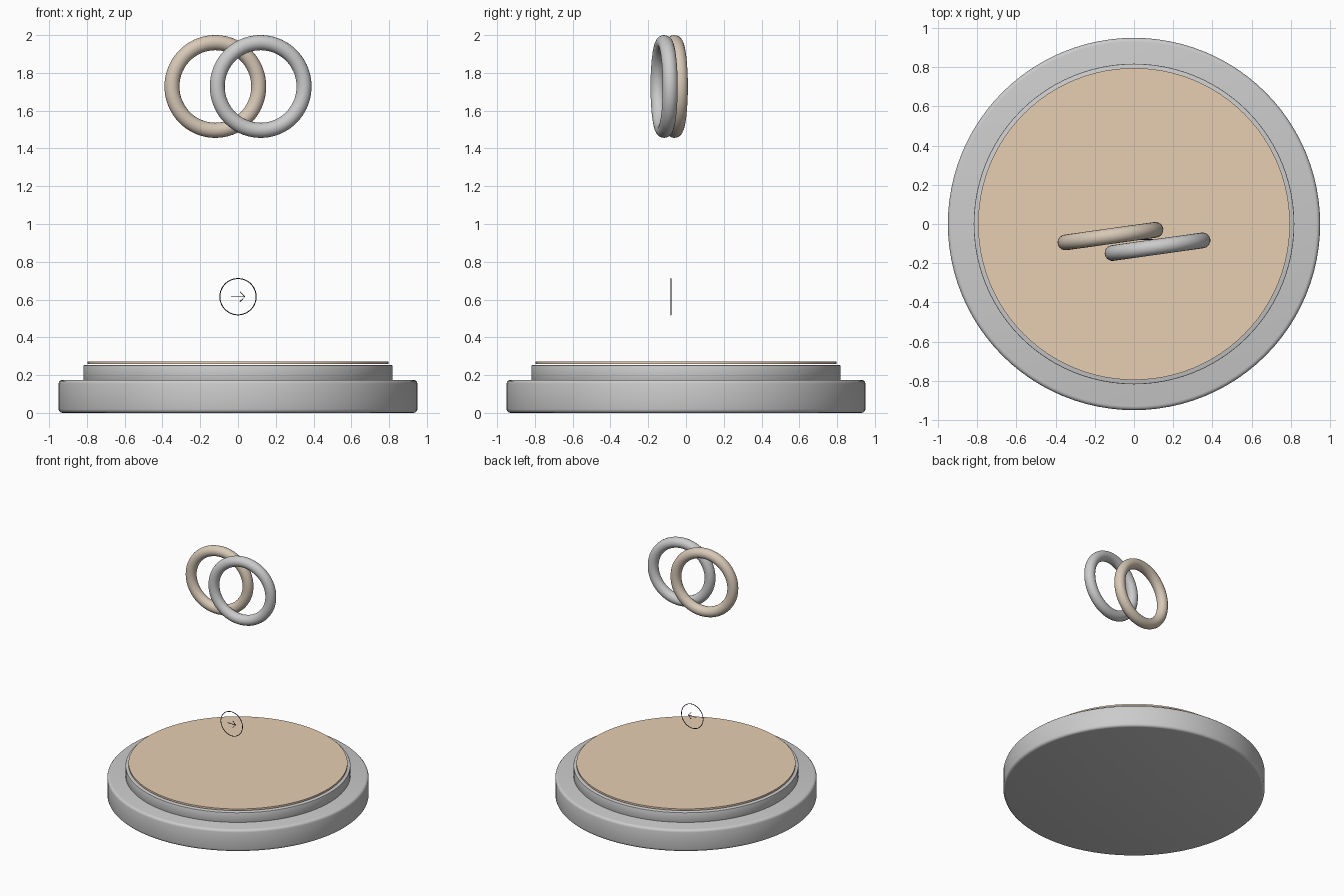
import bpy, math

if "Cube" in bpy.data.objects:
    bpy.data.objects.remove(bpy.data.objects["Cube"])


def paint(obj, name, color):
    mat = bpy.data.materials.new(name)
    mat.diffuse_color = (*color, 1)
    mat.use_nodes = True
    mat.node_tree.nodes["Principled BSDF"].inputs["Base Color"].default_value = mat.diffuse_color
    obj.data.materials.append(mat)


def disc(name, radius, z0, z1, bevel=0.0, segments=3):
    bpy.ops.mesh.primitive_cylinder_add(vertices=96, radius=radius, depth=z1 - z0,
                                        location=(0, 0, (z0 + z1) / 2))
    obj = bpy.context.object
    obj.name = name
    if bevel:
        mod = obj.modifiers.new("rounded_edge", 'BEVEL')
        mod.width = bevel
        mod.segments = segments
        mod.limit_method = 'ANGLE'
        mod.angle_limit = math.radians(40)
        bpy.ops.object.modifier_apply(modifier=mod.name)
    bpy.ops.object.shade_smooth_by_angle(angle=math.radians(35))
    return obj


def ring(name, center, major, minor, turn=0.0, sides=20):
    bpy.ops.mesh.primitive_torus_add(major_radius=major, minor_radius=minor,
                                     major_segments=72, minor_segments=sides,
                                     location=center,
                                     rotation=(math.pi / 2, 0, math.radians(turn)))
    obj = bpy.context.object
    obj.name = name
    bpy.ops.object.shade_smooth()
    return obj


# Stepped round pedestal
disc("pedestal_base", 0.95, 0.0, 0.175, 0.02)
disc("pedestal_step", 0.818, 0.17, 0.253, 0.004, 2)
top = disc("pedestal_top_inlay", 0.796, 0.259, 0.273)
paint(top, "tan", (0.80, 0.62, 0.45))

# Pair of overlapping upright rings
left = ring("left_ring", (-0.12, -0.062, 1.728), 0.232, 0.04, 8)
paint(left, "warm_metal", (0.68, 0.58, 0.47))
right = ring("right_ring", (0.12, -0.116, 1.728), 0.232, 0.04, 8)
paint(right, "pale_metal", (0.74, 0.75, 0.77))

# Thin direction marker: circle with an arrow inside
black = (0.02, 0.02, 0.02)
mx, my, mz = 0.0, -0.08, 0.615
circle = ring("marker_circle", (mx, my, mz), 0.096, 0.0025, 0, 8)
paint(circle, "marker_black", black)

curve = bpy.data.curves.new("marker_arrow", 'CURVE')
curve.dimensions = '3D'
curve.bevel_depth = 0.0025
curve.bevel_resolution = 1
curve.use_fill_caps = True
for path in ([(-0.036, 0), (0.036, 0)],
             [(0.01, 0.026), (0.036, 0), (0.01, -0.026)]):
    spline = curve.splines.new('POLY')
    spline.points.add(len(path) - 1)
    for p, (x, z) in zip(spline.points, path):
        p.co = (x, 0, z, 1)
arrow = bpy.data.objects.new("marker_arrow", curve)
arrow.location = (mx, my, mz)
bpy.context.collection.objects.link(arrow)
curve.materials.append(circle.data.materials[0])
